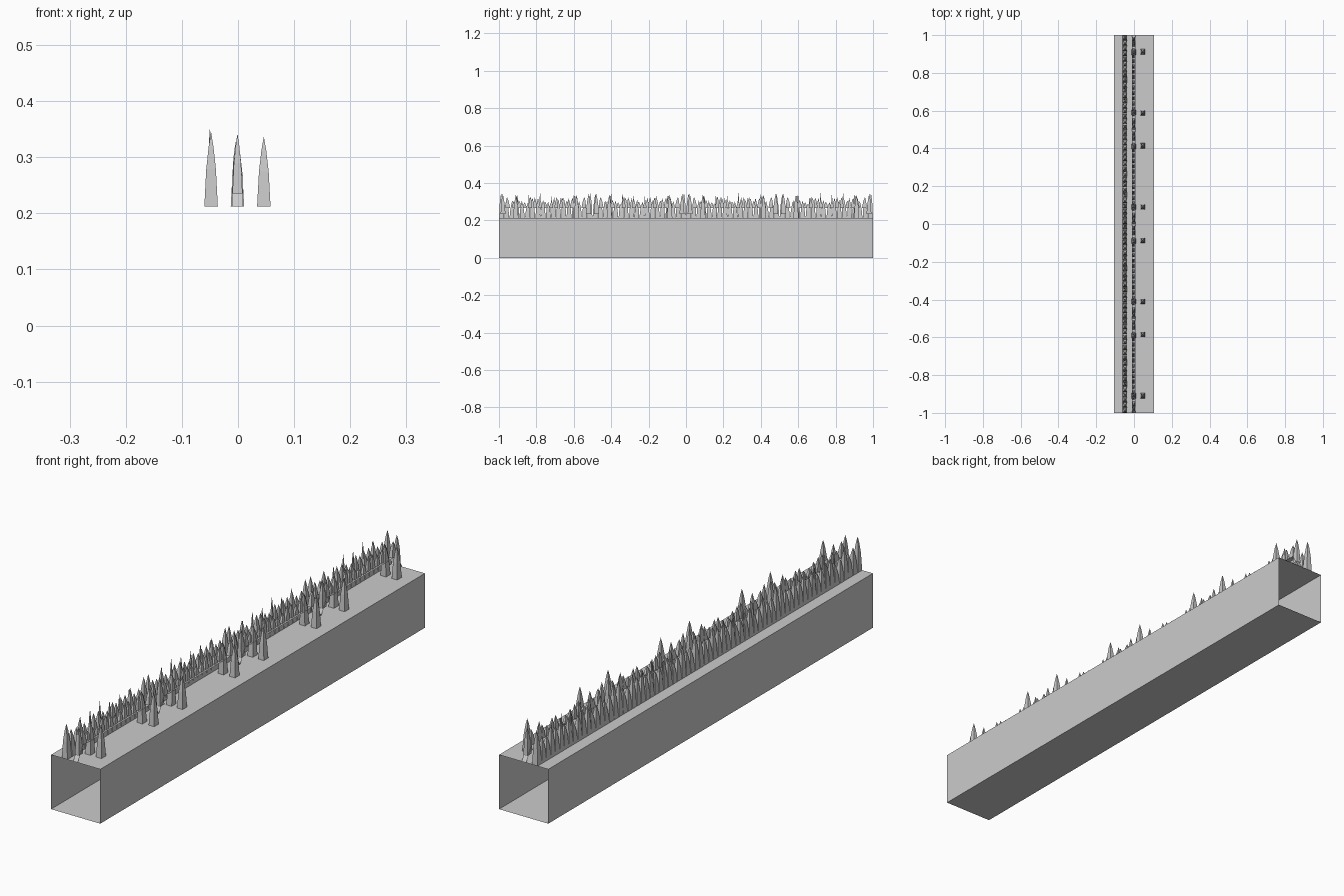
import bpy, bmesh, random

if "Cube" in bpy.data.objects:
    bpy.data.objects.remove(bpy.data.objects["Cube"])

random.seed(4)
W, H = 0.106, 0.212      # trough half width, height


def finish(bm, name):
    bmesh.ops.recalc_face_normals(bm, faces=bm.faces)
    me = bpy.data.meshes.new(name)
    bm.to_mesh(me)
    bm.free()
    ob = bpy.data.objects.new(name, me)
    bpy.context.collection.objects.link(ob)
    return ob


def loft(bm, rings):
    for a, b in zip(rings, rings[1:]):
        for i in range(len(a)):
            j = (i + 1) % len(a)
            bm.faces.new((a[i], a[j], b[j], b[i]))


def flame(bm, x, y, z0, top, rx=0.012, ry=0.014, lean=0.0):
    """Four-sided tongue with a bulging taper to a point."""
    h = top - z0
    rings = []
    for t, s in ((0, 1), (0.5, 0.72), (0.8, 0.36)):
        rings.append([bm.verts.new((x + dx * rx * s, y + dy * ry * s + lean * t, z0 + h * t))
                      for dx, dy in ((-1, -1), (1, -1), (1, 1), (-1, 1))])
    tip = bm.verts.new((x, y + lean, top))
    loft(bm, rings)
    for i in range(4):
        bm.faces.new((rings[-1][i], rings[-1][(i + 1) % 4], tip))


# Open-ended square trough
bm = bmesh.new()
loft(bm, [[bm.verts.new((x, y, z)) for x, z in ((-W, 0), (W, 0), (W, H), (-W, H))]
          for y in (-1, 1)])
finish(bm, "trough")

# Front row: sparse single flames either side of each half-unit joint
bm = bmesh.new()
for y in (-0.91, -0.585, -0.41, -0.087, 0.09, 0.415, 0.588, 0.912):
    flame(bm, 0.046, y, H, 0.337)
finish(bm, "front_flames")

# Middle row: four low walls with slanted ends, topped by small flames
small = [(random.uniform(0.295, 0.33), random.uniform(-0.005, 0.005)) for _ in range(13)]
bm = bmesh.new()
for c in (-0.75, -0.25, 0.25, 0.75):
    rings = []
    for x in (-0.011, 0.009):
        rings.append([bm.verts.new((x, c + y, z)) for y, z in
                      ((-0.25, H), (0.25, H), (0.215, 0.267), (-0.215, 0.267))])
    loft(bm, rings)
    for i, (top, lean) in enumerate(small):
        y = -0.168 + i * 0.028
        flame(bm, -0.004, c + y, 0.267, top, 0.006, 0.010, lean)
    for s in (-1, 1):
        flame(bm, -0.001, c + s * 0.203, 0.267, 0.325, 0.008, 0.012, s * 0.004)
        flame(bm, -0.001, c + s * 0.228, 0.235, 0.342, 0.009, 0.013, s * 0.002)
        flame(bm, -0.001, c + s * 0.16, H, 0.335, 0.012, 0.014, -s * 0.004)
finish(bm, "middle_flame_wall")

# Back row: dense full-height flames
tall = [random.uniform(0.29, 0.325) for _ in range(18)]
bm = bmesh.new()
for c in (-0.75, -0.25, 0.25, 0.75):
    for i in range(18):
        y = -0.236 + i * 0.472 / 17
        top = 0.345 if i in (0, 17) else 0.335 if i in (3, 14) else tall[i]
        flame(bm, -0.048, c + y, H, top, 0.012, 0.0135, random.uniform(-0.004, 0.004))
    # Thin slivers between the tongues
    for i in range(6):
        flame(bm, -0.05, c - 0.15 + i * 0.06, H, random.uniform(0.33, 0.355), 0.005, 0.006)
finish(bm, "back_flames")
